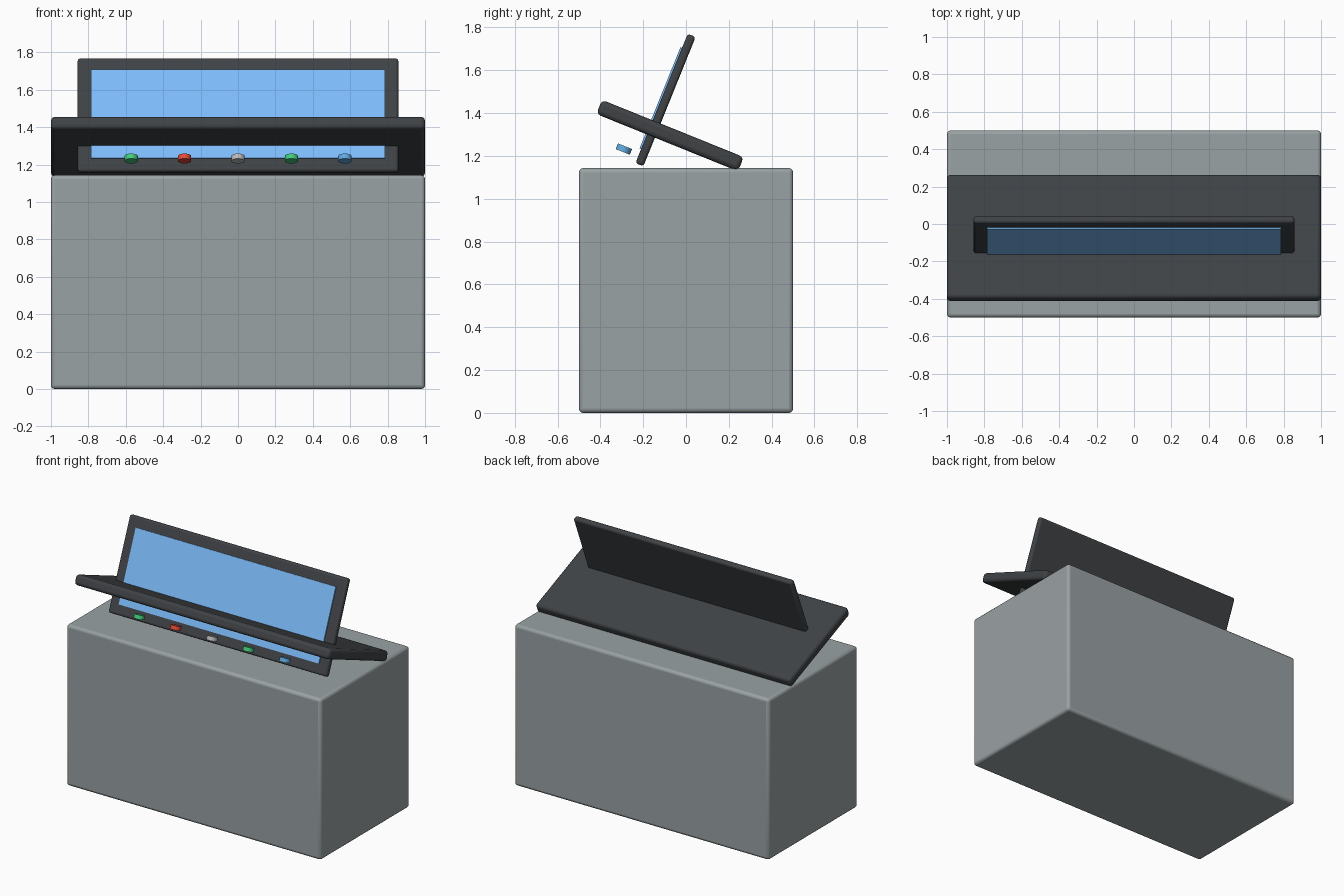
import bpy
from math import radians

if "Cube" in bpy.data.objects:
    bpy.data.objects.remove(bpy.data.objects["Cube"])

TILT = radians(-22)


def material(name, rgb):
    m = bpy.data.materials.new(name)
    m.diffuse_color = (*rgb, 1)
    m.use_nodes = True
    m.node_tree.nodes["Principled BSDF"].inputs["Base Color"].default_value = m.diffuse_color
    return m


steel = material("steel_grey", (0.32, 0.36, 0.37))
dark = material("dark_grey", (0.05, 0.055, 0.06))
blue = material("screen_blue", (0.2, 0.5, 0.95))
green = material("green", (0.06, 0.6, 0.2))
red = material("red", (0.75, 0.07, 0.04))
silver = material("silver", (0.5, 0.5, 0.5))
button_blue = material("button_blue", (0.12, 0.4, 0.75))


def finish(ob, name, mat, bevel):
    ob.name = name
    ob.data.materials.append(mat)
    bpy.ops.object.transform_apply(location=False, rotation=False, scale=True)
    if bevel:
        b = ob.modifiers.new("Bevel", 'BEVEL')
        b.width, b.segments = bevel, 3
    bpy.ops.object.shade_smooth_by_angle(angle=radians(35))


def box(name, loc, size, mat, tilt=0.0, bevel=0.0):
    bpy.ops.mesh.primitive_cube_add(size=1, location=loc, rotation=(tilt, 0, 0))
    ob = bpy.context.object
    ob.scale = size
    finish(ob, name, mat, bevel)


# Cabinet body
box("cabinet", (0, 0, 0.5715), (2, 1, 1.143), steel, bevel=0.02)

# Sloping console slab, higher at the front
box("console_slab", (0, -0.0745, 1.295), (2, 0.714, 0.0714), dark, TILT, 0.0214)

# Display panel passing through the slab, with a thin screen on its front
box("display_frame", (0, -0.0955, 1.461), (1.714, 0.04, 0.652), dark, TILT, 0.014)
box("display_screen", (0, -0.115, 1.468), (1.571, 0.0143, 0.51), blue, TILT)

# Row of push buttons in front of the display
for i, mat in enumerate((green, red, silver, green, button_blue)):
    bpy.ops.mesh.primitive_cylinder_add(
        vertices=24, radius=0.0357, depth=0.0286,
        location=((i - 2) * 0.2857, -0.29, 1.232), rotation=(TILT, 0, 0))
    finish(bpy.context.object, f"button_{i + 1}", mat, 0)
